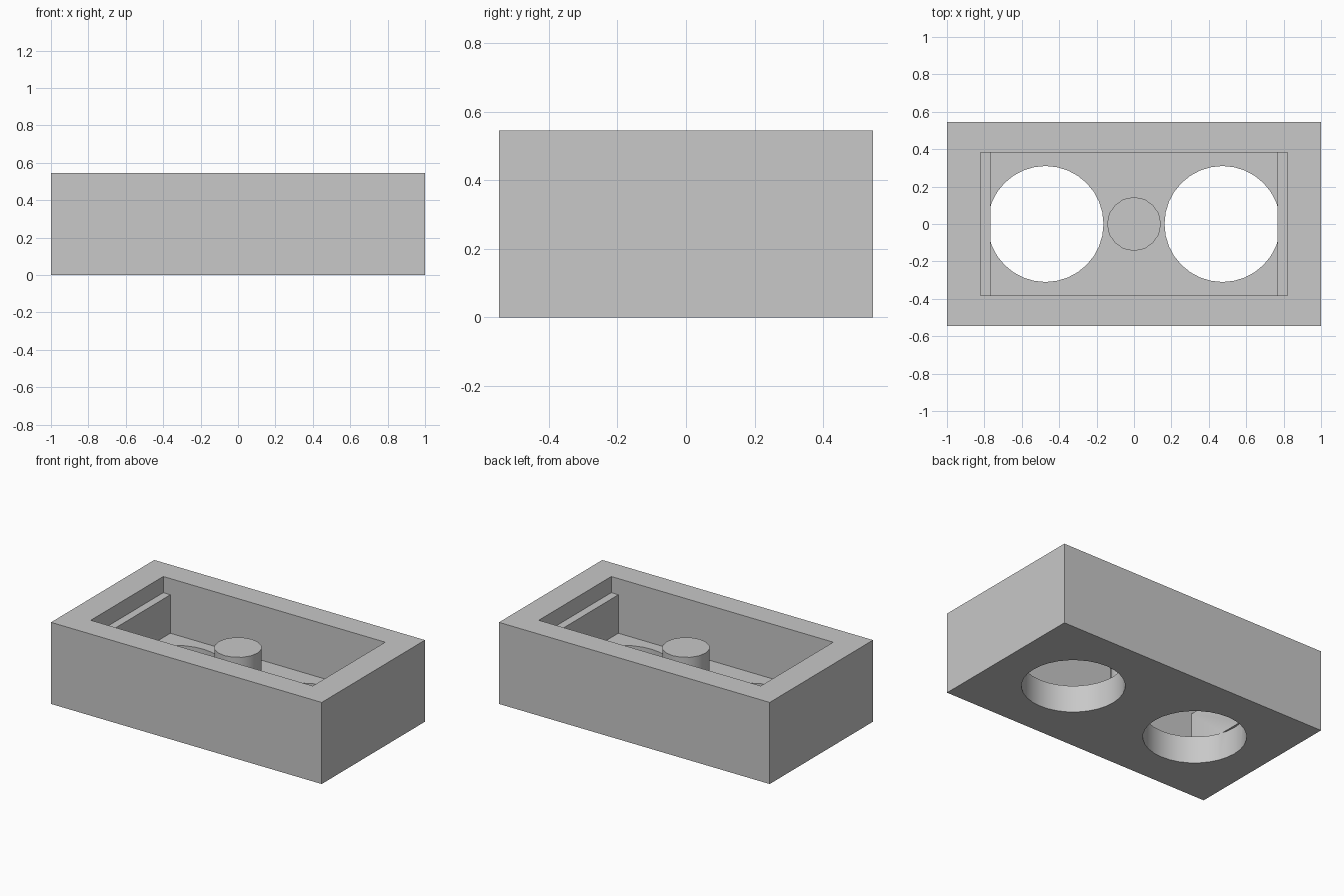
import bpy
import math

cube = bpy.data.objects.get("Cube")
if cube:
    bpy.data.objects.remove(cube, do_unlink=True)

# Main sizes
WIDTH, DEPTH, HEIGHT = 2.0, 1.09, 0.545
FLOOR_Z, LEDGE_Z = 0.18, 0.437
POCKET_DEPTH = 0.765

grey = bpy.data.materials.new("plain grey")
grey.use_nodes = True
colour = (0.58, 0.58, 0.58, 1.0)
grey.diffuse_color = colour
grey.node_tree.nodes["Principled BSDF"].inputs["Base Color"].default_value = colour


def box(name, width, depth, bottom, top):
    bpy.ops.mesh.primitive_cube_add(size=1, location=(0, 0, (bottom + top) / 2))
    obj = bpy.context.object
    obj.name = name
    obj.scale = (width, depth, top - bottom)
    bpy.ops.object.transform_apply(location=True, rotation=False, scale=True)
    obj.data.materials.append(grey)
    return obj


def cylinder(name, x, radius, bottom, top, sides):
    bpy.ops.mesh.primitive_cylinder_add(
        vertices=sides, radius=radius, depth=top - bottom,
        location=(x, 0, (bottom + top) / 2))
    obj = bpy.context.object
    obj.name = name
    obj.data.materials.append(grey)
    return obj


def combine(target, tool, operation):
    mod = target.modifiers.new(operation.lower(), 'BOOLEAN')
    mod.operation = operation
    mod.solver = 'EXACT'
    mod.object = tool
    bpy.context.view_layer.objects.active = target
    bpy.ops.object.modifier_apply(modifier=mod.name)
    bpy.data.objects.remove(tool, do_unlink=True)


# Outer block
housing = box("housing", WIDTH, DEPTH, 0, HEIGHT)

# Stepped pocket: the narrower lower part leaves a ledge at each end
combine(housing, box("lower_pocket", 1.535, POCKET_DEPTH, FLOOR_Z, HEIGHT + 0.1), 'DIFFERENCE')
combine(housing, box("upper_pocket", 1.64, POCKET_DEPTH, LEDGE_Z, HEIGHT + 0.1), 'DIFFERENCE')

# Round holes through the floor, running slightly under the ledges
for side in (-1, 1):
    hole = cylinder("floor_hole", side * 0.473, 0.31, -0.1, FLOOR_Z, 32)
    combine(housing, hole, 'DIFFERENCE')

# Post between the holes
post = cylinder("centre_post", 0, 0.144, FLOOR_Z, LEDGE_Z, 16)

# Smooth round walls, sharp edges elsewhere
for obj in (housing, post):
    bpy.ops.object.select_all(action='DESELECT')
    obj.select_set(True)
    bpy.context.view_layer.objects.active = obj
    bpy.ops.object.shade_smooth_by_angle(angle=math.radians(35))
